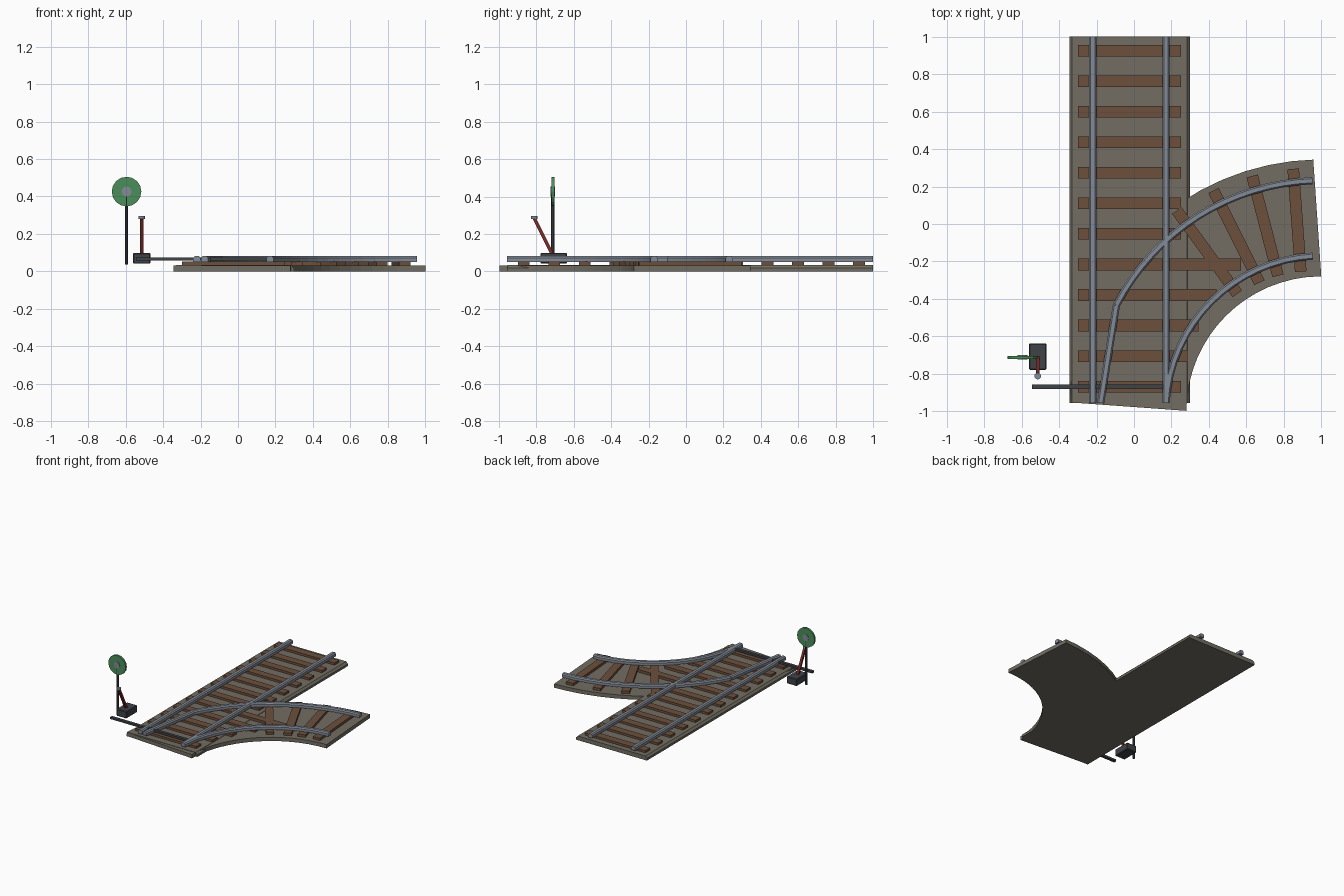
import bpy, bmesh, math
from mathutils import Vector, Matrix

cube = bpy.data.objects.get("Cube")
if cube:
    bpy.data.objects.remove(cube, do_unlink=True)


def material(name, rgb):
    m = bpy.data.materials.new(name)
    m.use_nodes = True
    m.diffuse_color = (*rgb, 1)
    m.node_tree.nodes["Principled BSDF"].inputs["Base Color"].default_value = (*rgb, 1)
    return m


GRAVEL = material("gravel", (0.17, 0.155, 0.125))
WOOD = material("brown wood", (0.15, 0.08, 0.045))
STEEL = material("rail steel", (0.23, 0.26, 0.31))
IRON = material("dark iron", (0.05, 0.056, 0.064))
RED = material("red paint", (0.2, 0.025, 0.02))
GREEN = material("green paint", (0.07, 0.27, 0.1))


def finish(name, bm, mat):
    bmesh.ops.recalc_face_normals(bm, faces=bm.faces)
    mesh = bpy.data.meshes.new(name)
    bm.to_mesh(mesh)
    bm.free()
    mesh.materials.append(mat)
    ob = bpy.data.objects.new(name, mesh)
    bpy.context.scene.collection.objects.link(ob)
    return ob


def box(name, mat, centre, size, rot=(0, 0, 0), bevel=0):
    bm = bmesh.new()
    bmesh.ops.create_cube(bm, size=1, matrix=Matrix.Diagonal((*size, 1)))
    ob = finish(name, bm, mat)
    ob.location, ob.rotation_euler = centre, rot
    if bevel:
        mod = ob.modifiers.new("bevel", 'BEVEL')
        mod.width, mod.segments = bevel, 1
    return ob


def cylinder(name, mat, centre, radius, depth, sides=16, rot=(0, 0, 0)):
    bm = bmesh.new()
    bmesh.ops.create_cone(bm, cap_ends=True, segments=sides, radius1=radius,
                          radius2=radius, depth=depth)
    ob = finish(name, bm, mat)
    ob.location, ob.rotation_euler = centre, rot
    return ob


def sweep(name, mat, path, profile):
    """Carry a closed (offset, height) profile along a flat path."""
    bm = bmesh.new()
    pts = [Vector(p) for p in path]
    rings = []
    for i, p in enumerate(pts):
        t = (pts[min(i + 1, len(pts) - 1)] - pts[max(i - 1, 0)]).normalized()
        side = Vector((t.y, -t.x))
        rings.append([bm.verts.new((*(p + side * o), z)) for o, z in profile])
    n = len(profile)
    for a, b in zip(rings, rings[1:]):
        for j in range(n):
            k = (j + 1) % n
            bm.faces.new((a[j], a[k], b[k], b[j]))
    bm.faces.new(rings[0])
    bm.faces.new(rings[-1])
    return finish(name, bm, mat)


def symmetric(half):
    return half + [(-o, z) for o, z in reversed(half)]


def arc(radius, start, end, steps=16):
    """Points on a circle about the centre of the diverging curve."""
    out = []
    for i in range(steps + 1):
        a = math.radians(start + (end - start) * i / steps)
        out.append((1 + radius * math.cos(a), -1 + radius * math.sin(a)))
    return out


FRONT, BACK = -0.955, 1.0
MID = -0.0235

# Gravel beds
sweep("main_bed", GRAVEL, [(MID, FRONT), (MID, BACK)],
      symmetric([(0.322, 0), (0.322, 0.018), (0.307, 0.034)]))
sweep("branch_bed", GRAVEL, arc(1.0325, 178.6, 91.2),
      symmetric([(0.312, 0), (0.312, 0.031)]))

# Sleepers: those near the junction reach further right
reach = {7: 0.57, 8: 0.44, 9: 0.345, 10: 0.285}
for i in range(12):
    right = reach.get(i, 0.25)
    box(f"main_sleeper_{i + 1}", WOOD, ((right - 0.3) / 2, 0.925 - 0.163 * i, 0.04),
        (right + 0.3, 0.062, 0.024))
for i, (x, y, lean) in enumerate([(0.39, -0.15, 36), (0.547, -0.067, 26.5),
                                  (0.70, -0.01, 14.5), (0.87, 0.02, 4.2)]):
    box(f"branch_sleeper_{i + 1}", WOOD, (x, y, 0.04), (0.062, 0.55, 0.0235),
        (0, 0, math.radians(lean)))

# Rails
RAIL = symmetric([(0.019, 0.051), (0.019, 0.072), (0.011, 0.081)])
for name, x in (("left", 0.17), ("right", -0.22)):
    sweep(f"main_rail_{name}", STEEL, [(x, FRONT), (x, BACK)], RAIL)
sweep("branch_rail_inner", STEEL, arc(0.83, 176.9, 93.2), RAIL)
sweep("branch_rail_outer", STEEL, arc(1.232, 152.6, 92.2), RAIL)
sweep("switch_blade", STEEL, [(-0.178, FRONT), (-0.094, -0.433)], RAIL)

# Throw bar under the blade
box("throw_bar", IRON, (-0.187, -0.87, 0.067), (0.715, 0.024, 0.016))

# Switch stand with lever
box("stand_base", IRON, (-0.514, -0.708, 0.07), (0.092, 0.142, 0.058), bevel=0.005)
box("lever", RED, (-0.514, -0.762, 0.186), (0.018, 0.018, 0.215),
    (math.atan2(0.095, 0.19), 0, 0))
cylinder("lever_knob", STEEL, (-0.514, -0.812, 0.288), 0.018, 0.016, 12)

# Signal mast and round target
cylinder("signal_mast", IRON, (-0.595, -0.712, 0.23), 0.009, 0.385, 8)
side_on = (math.pi / 2, 0, 0)
cylinder("signal_target", GREEN, (-0.595, -0.712, 0.426), 0.079, 0.016, 16, side_on)
cylinder("signal_hub", STEEL, (-0.595, -0.712, 0.426), 0.027, 0.024, 12, side_on)
